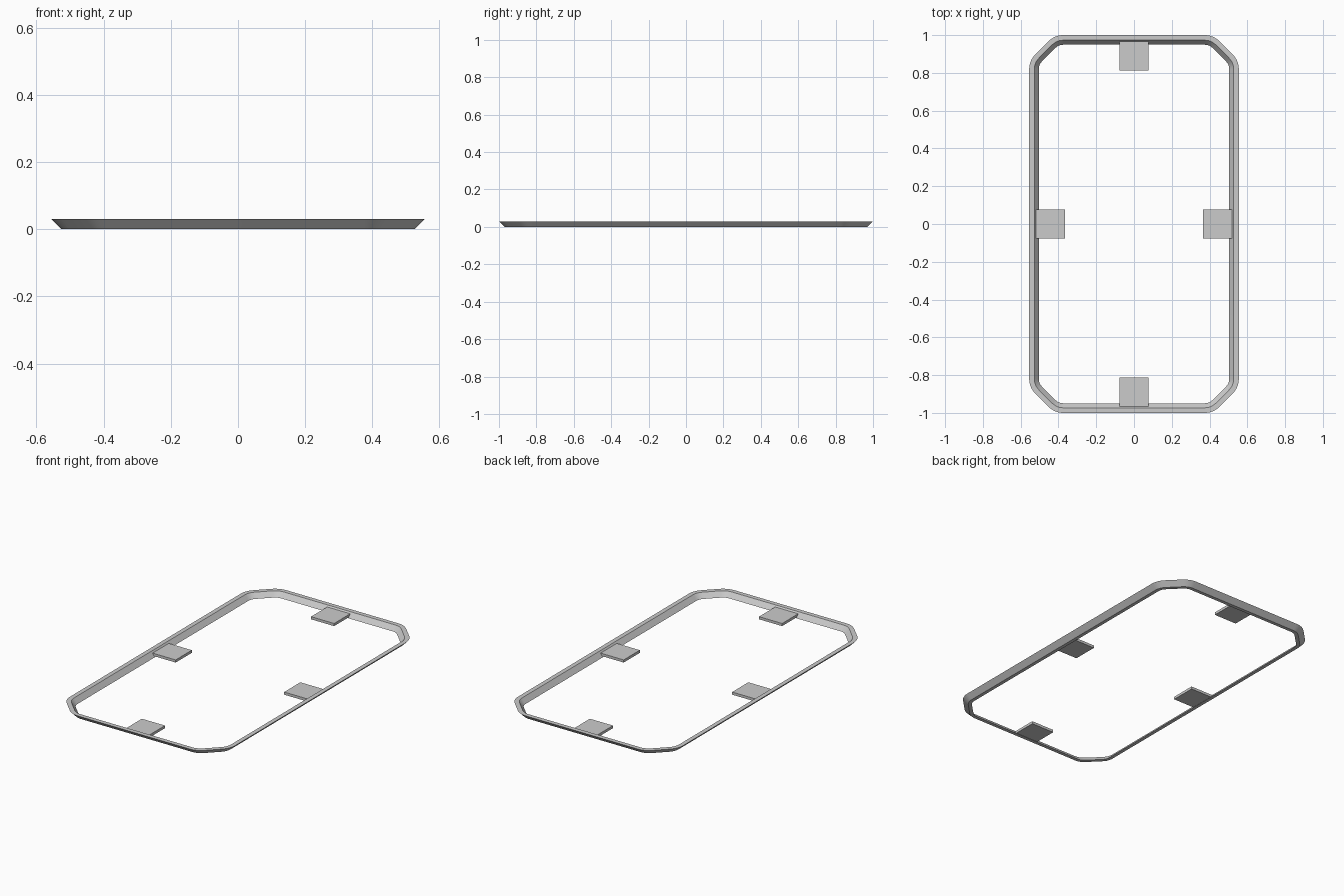
import bpy, bmesh, math
from mathutils import Vector

cube = bpy.data.objects.get("Cube")
if cube:
    bpy.data.objects.remove(cube, do_unlink=True)

HALF_X, HALF_Y = 0.555, 1.0   # outer size of the rim
CUT, RADIUS, STEPS = 0.135, 0.11, 6

grey = bpy.data.materials.new("plain_grey")
grey.use_nodes = True
colour = (0.6, 0.6, 0.6, 1)
grey.diffuse_color = colour
grey.node_tree.nodes["Principled BSDF"].inputs["Base Color"].default_value = colour


def finish(bm, name):
    bmesh.ops.recalc_face_normals(bm, faces=bm.faces)
    mesh = bpy.data.meshes.new(name)
    bm.to_mesh(mesh)
    bm.free()
    mesh.materials.append(grey)
    obj = bpy.data.objects.new(name, mesh)
    bpy.context.collection.objects.link(obj)
    return obj


def rim_path():
    """Chamfered rectangle with rounded corners: (point, outward normal)."""
    x, y = HALF_X, HALF_Y
    quarter = [((x, y - CUT), 0), ((x - CUT, y), 45)]
    path = []
    for sx, sy in ((1, 1), (-1, 1), (-1, -1), (1, -1)):
        part = []
        for (px, py), start in quarter:
            mid = math.radians(start + 22.5)
            reach = RADIUS / math.cos(math.radians(22.5))
            centre = Vector((px - reach * math.cos(mid), py - reach * math.sin(mid)))
            for i in range(STEPS + 1):
                a = math.radians(start + 45 * i / STEPS)
                n = Vector((math.cos(a), math.sin(a)))
                p = centre + n * RADIUS
                part.append((Vector((p.x * sx, p.y * sy)), Vector((n.x * sx, n.y * sy))))
        path += part if sx * sy > 0 else part[::-1]
    return path


# Sloping rim: sweep a slanted section of (inset, height) around the path
section = [(0, 0.03), (0.027, 0.03), (0.051, 0), (0.03, 0)]
bm = bmesh.new()
rings = []
for p, n in rim_path():
    rings.append([bm.verts.new((*(p - n * inset), z)) for inset, z in section])
for a, b in zip(rings, rings[1:] + rings[:1]):
    for i in range(4):
        j = (i + 1) % 4
        bm.faces.new((a[i], b[i], b[j], a[j]))
rim = finish(bm, "rim")
bpy.context.view_layer.objects.active = rim
rim.select_set(True)
bpy.ops.object.shade_smooth_by_angle(angle=math.radians(30))
rim.select_set(False)

# Square mounting tabs at the middle of each side
TAB, LOW, HIGH = 0.155, 0.005, 0.021
for name, x, y in (("left_tab", 0.442, 0), ("right_tab", -0.442, 0),
                   ("back_tab", 0, 0.889), ("front_tab", 0, -0.889)):
    bm = bmesh.new()
    bmesh.ops.create_cube(bm, size=1)
    bmesh.ops.scale(bm, vec=(TAB, TAB, HIGH - LOW), verts=bm.verts)
    bmesh.ops.translate(bm, vec=(x, y, (LOW + HIGH) / 2), verts=bm.verts)
    finish(bm, name)
